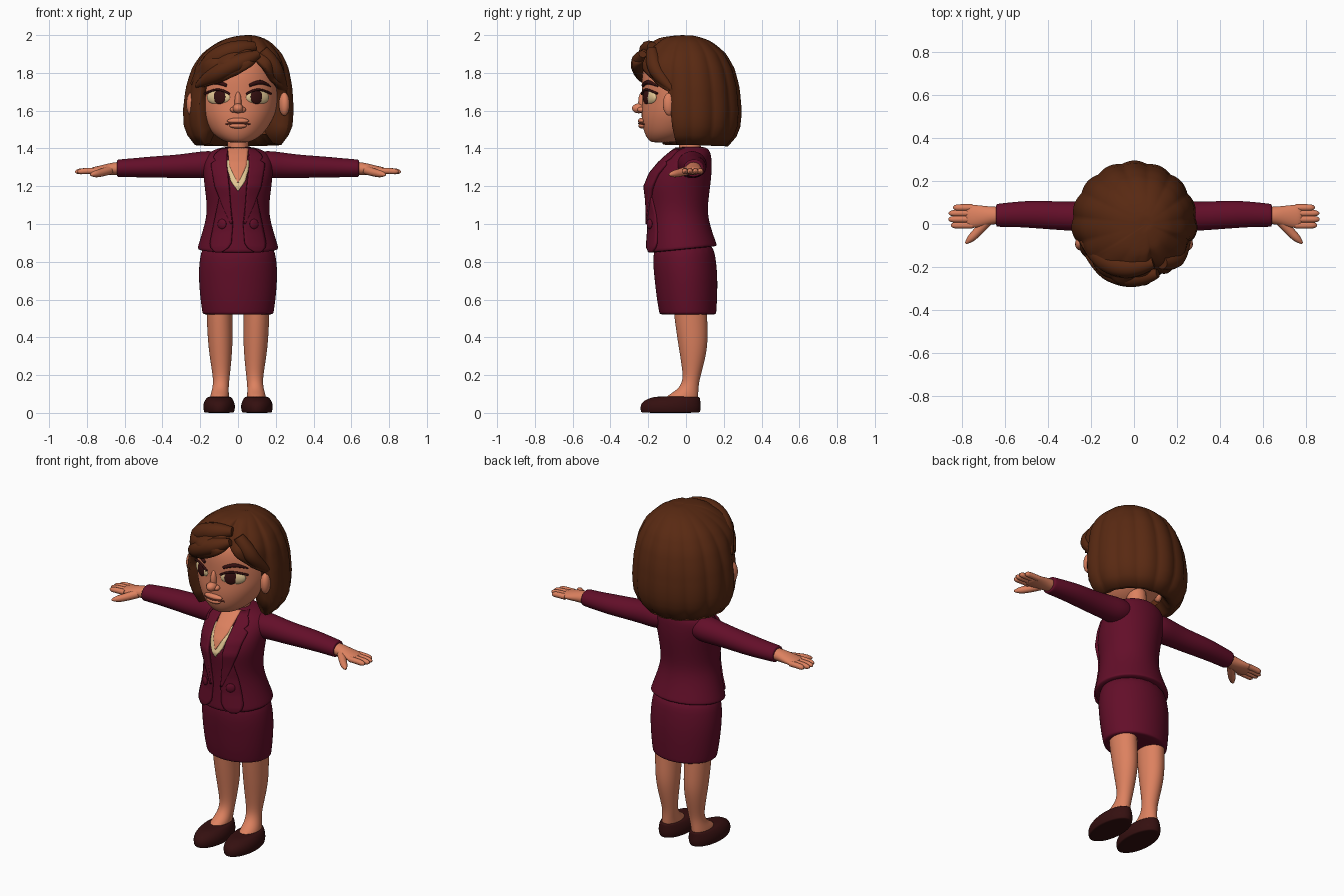
import bpy, bmesh, math

cube = bpy.data.objects.get("Cube")
if cube:
    bpy.data.objects.remove(cube, do_unlink=True)


def material(name, rgb):
    m = bpy.data.materials.new(name)
    m.use_nodes = True
    m.diffuse_color = (*rgb, 1)
    m.node_tree.nodes["Principled BSDF"].inputs["Base Color"].default_value = (*rgb, 1)
    return m


SKIN = material("skin", (.72, .22, .115))
SUIT = material("wine_suit", (.125, .0045, .022))
HAIR = material("brown_hair", (.098, .022, .006))
DARK = material("dark_brown", (.035, .005, .005))
CREAM = material("cream", (.75, .56, .29))
LIP = material("lip_line", (.25, .05, .03))


def interp(table, x):
    """Linear lookup of the remaining columns of a table by its first column."""
    if x <= table[0][0]:
        return table[0][1:]
    for a, b in zip(table, table[1:]):
        if x <= b[0]:
            t = (x - a[0]) / (b[0] - a[0])
            return [p + (q - p) * t for p, q in zip(a[1:], b[1:])]
    return table[-1][1:]


def build(name, verts, faces, mat, mirror=False, levels=0, closed=True):
    me = bpy.data.meshes.new(name)
    me.from_pydata(verts, [], faces)
    if closed:
        bm = bmesh.new()
        bm.from_mesh(me)
        bmesh.ops.recalc_face_normals(bm, faces=bm.faces)
        bm.to_mesh(me)
        bm.free()
    me.materials.append(mat)
    me.shade_smooth()
    ob = bpy.data.objects.new(name, me)
    bpy.context.collection.objects.link(ob)
    if mirror:
        ob.modifiers.new("mirror", "MIRROR")
    if levels:
        ob.modifiers.new("smooth", "SUBSURF").levels = levels
        ob.modifiers["smooth"].render_levels = levels
    return ob


def loft(name, mat, rings, axis="z", mirror=False, n=20):
    """Ellipse sections (position, centre 1, centre 2, radius 1, radius 2) along an axis."""
    verts, faces = [], []
    for p, c1, c2, r1, r2 in rings:
        for k in range(n):
            a = math.tau * k / n
            u, v = c1 + r1 * math.cos(a), c2 + r2 * math.sin(a)
            verts.append((u, v, p) if axis == "z" else (p, u, v))
    for i in range(len(rings) - 1):
        for k in range(n):
            j = (k + 1) % n
            faces.append((i * n + k, i * n + j, i * n + n + j, i * n + n + k))
    faces += [tuple(range(n))[::-1], tuple(range(len(verts) - n, len(verts)))]
    return build(name, verts, faces, mat, mirror, 2)


def surf(rings, x, z):
    """Front y of a vertical loft."""
    cx, cy, rx, ry = interp(rings, z)
    return cy - ry * math.sqrt(max(.02, 1 - (x / rx) ** 2))


def patch(name, mat, rows, offset, mirror=False, steps=24, cols=8):
    """Thin cloth plate on the chest; rows are (-z, x inner, x outer)."""
    verts, faces = [], []
    for i in range(steps + 1):
        nz = rows[0][0] + (rows[-1][0] - rows[0][0]) * i / steps
        a, b = interp(rows, nz)
        for c in range(cols + 1):
            x = a + (b - a) * c / cols
            verts.append((x, surf(TORSO, x, -nz) - offset, -nz))
    w = cols + 1
    for i in range(steps):
        for c in range(cols):
            k = i * w + c
            faces.append((k, k + w, k + w + 1, k + 1))
    ob = build(name, verts, faces, mat, mirror, closed=False)
    ob.modifiers.new("thickness", "SOLIDIFY").thickness = offset + .004


def tube(name, mat, pts, mirror=False):
    """Round tapered strand through (x, y, z, radius)."""
    cu = bpy.data.curves.new(name, "CURVE")
    cu.dimensions, cu.bevel_depth, cu.bevel_resolution, cu.use_fill_caps = "3D", 1, 4, True
    sp = cu.splines.new("NURBS")
    sp.points.add(len(pts) - 1)
    for p, (x, y, z, r) in zip(sp.points, pts):
        p.co, p.radius = (x, y, z, 1), r
    sp.order_u, sp.use_endpoint_u, sp.use_smooth = 3, True, True
    cu.materials.append(mat)
    ob = bpy.data.objects.new(name, cu)
    bpy.context.collection.objects.link(ob)
    bpy.ops.object.select_all(action="DESELECT")
    ob.select_set(True)
    bpy.context.view_layer.objects.active = ob
    bpy.ops.object.convert(target="MESH")
    if mirror:
        bpy.context.object.modifiers.new("mirror", "MIRROR")


def ball(name, mat, loc, size, yaw=0):
    bpy.ops.mesh.primitive_uv_sphere_add(segments=24, ring_count=14, radius=1, location=loc,
                                         rotation=(0, 0, yaw))
    ob = bpy.context.object
    ob.name, ob.scale = name, size
    ob.data.materials.append(mat)
    ob.data.shade_smooth()


# Legs and shoes
loft("legs", SKIN, [(.04, .1, -.03, .05, .09), (.085, .098, -.025, .052, .09), (.12, .094, .01, .044, .056),
     (.17, .088, .028, .042, .042), (.25, .09, .035, .053, .058), (.35, .093, .038, .065, .078),
     (.45, .096, .03, .068, .085), (.55, .098, .022, .07, .09), (.62, .098, .02, .07, .09)], mirror=True)
loft("shoes", DARK, [(0, .1, -.082, .078, .155), (.004, .1, -.082, .08, .158), (.03, .1, -.082, .087, .164),
     (.06, .1, -.078, .081, .156), (.08, .099, -.058, .067, .134), (.088, .098, -.042, .056, .112)], mirror=True)

# Skirt and jacket
loft("skirt", SUIT, [(.52, .0, .01, .188, .15), (.523, 0, .01, .19, .152), (.6, 0, .005, .202, .162),
     (.72, 0, 0, .212, .17), (.82, 0, -.01, .207, .17), (.92, 0, -.01, .18, .15)])
TORSO = [(.865, 0, -.02, .217, .186), (.869, 0, -.02, .22, .188), (.96, 0, -.03, .19, .17),
         (1.05, 0, -.043, .166, .158), (1.13, 0, -.043, .17, .164), (1.2, 0, -.043, .18, .174),
         (1.27, 0, -.025, .187, .163), (1.33, 0, 0, .187, .138), (1.37, 0, .02, .168, .114),
         (1.395, 0, .03, .125, .092), (1.41, 0, .03, .07, .07)]
jacket = loft("jacket", SUIT, TORSO)
for v in jacket.data.vertices:
    if v.co.z < .9:
        v.co.z += .1 * v.co.y
loft("sleeves", SUIT, [(.06, .04, 1.32, .05, .05), (.14, .03, 1.315, .085, .076), (.22, .035, 1.312, .071, .07),
     (.32, .036, 1.305, .067, .062), (.45, .045, 1.302, .066, .057), (.55, .045, 1.298, .059, .051),
     (.637, .04, 1.295, .054, .047), (.641, .04, 1.295, .052, .045)], axis="x", mirror=True)
patch("blouse", CREAM, [(-1.34, -.06, .06), (-1.29, -.056, .056), (-1.23, -.04, .04), (-1.175, -.003, .003)], .005)
patch("chest_skin", SKIN, [(-1.405, -.056, .056), (-1.31, -.046, .046), (-1.22, -.003, .003)], .009)
patch("lapels", SUIT, [(-1.405, .054, .085), (-1.36, .06, .135), (-1.335, .06, .118), (-1.32, .06, .145),
      (-1.2, .05, .125), (-1.1, .042, .085), (-1, .03, .04)], .016, mirror=True)
patch("front_panels", SUIT, [(-1.14, .046, .1), (-1, .028, .13), (-.9, .036, .15), (-.87, .055, .145),
      (-.85, .09, .12)], .009, mirror=True)
for s in (1, -1):
    ball("button", SUIT, (s * .085, surf(TORSO, .085, 1) - .012, 1), (.026, .01, .026), s * .5)

# Hands
loft("palms", SKIN, [(.6, .04, 1.295, .04, .036), (.66, .04, 1.293, .041, .034), (.7, .036, 1.288, .049, .029),
     (.75, .035, 1.283, .056, .022), (.785, .036, 1.28, .05, .017)], axis="x", mirror=True)
for y, tip in ((-.006, .85), (.022, .862), (.05, .86), (.076, .84)):
    tube("finger", SKIN, [(.75, y, 1.281, .016), (.8, y, 1.281, .016), (tip - .008, y, 1.277, .015),
                          (tip, y, 1.276, .004)], mirror=True)
tube("thumb", SKIN, [(.68, .015, 1.285, .024), (.72, -.03, 1.272, .022), (.765, -.075, 1.263, .018),
                     (.782, -.09, 1.26, .004)], mirror=True)

# Neck, head and face
loft("neck", SKIN, [(1.3, 0, .03, .06, .06), (1.38, 0, .022, .06, .06), (1.44, 0, .02, .054, .056),
                    (1.52, 0, .02, .056, .06)])
HEAD = [(1.43, 0, -.12, .05, .06), (1.445, 0, -.1, .09, .1), (1.48, 0, -.08, .138, .142),
        (1.54, 0, -.055, .178, .181), (1.6, 0, -.035, .205, .202), (1.66, 0, -.02, .215, .211),
        (1.72, 0, -.018, .215, .217), (1.8, 0, -.022, .205, .213), (1.87, 0, -.025, .175, .185),
        (1.92, 0, -.015, .1, .115)]
loft("head", SKIN, HEAD, n=28)
ball("nose_tip", SKIN, (0, -.25, 1.612), (.028, .036, .026))
ball("nose_bridge", SKIN, (0, -.231, 1.645), (.018, .022, .055))
ball("upper_lip", SKIN, (0, -.234, 1.546), (.058, .02, .016))
ball("lower_lip", SKIN, (0, -.23, 1.52), (.046, .022, .015))
tube("mouth", LIP, [(x, surf(HEAD, x, 1.53) - o, z, .004) for x, o, z in
     ((-.065, .001, 1.527), (-.03, .014, 1.534), (0, .018, 1.533), (.03, .014, 1.534), (.065, .001, 1.527))])
for s in (1, -1):
    yaw = s * math.radians(28)
    nx, ny = math.sin(yaw), -math.cos(yaw)

    def on_face(x, z, out):
        return (s * x + nx * out, surf(HEAD, x, z) + ny * out, z)
    ball("nostril", SKIN, (s * .024, -.236, 1.605), (.018, .022, .015))
    ball("ear", SKIN, (s * .245, -.088, 1.635), (.028, .035, .062), s * .3)
    ball("eye_white", CREAM, on_face(.108, 1.67, -.013), (.07, .022, .04), yaw)
    ball("iris", DARK, on_face(.098, 1.672, .001), (.037, .011, .037), yaw)
    tube("lash", DARK, [(*on_face(x, z, .006), .006) for x, z in
                        ((.042, 1.688), (.075, 1.71), (.13, 1.712), (.172, 1.69))])
    tube("eyebrow", DARK, [(*on_face(x, z, .002), r) for x, z, r in
                           ((.06, 1.733, .008), (.1, 1.752, .012), (.14, 1.748, .01), (.172, 1.728, .003))])

# Bob haircut: columns fall from the crown to a hemline that opens around the face
SIDE = [(0, 0), (.1, .07), (.173, .125), (.316, .212), (.424, .258), (.529, .284), (.632, .295),
        (.693, .29), (.742, .262), (.768, .222)]
FRONT = [(0, 0), (.122, .14), (.283, .24), (.381, .293), (.43, .285), (.5, .255), (.632, .252), (.768, .19)]
HEM = [(-180, 1.41), (-54, 1.42), (-49, 1.72), (-40, 1.73), (-20, 1.75), (0, 1.79), (20, 1.85),
       (24, 1.87), (30, 1.83), (50, 1.75), (70, 1.7), (73, 1.6), (76, 1.42), (180, 1.41)]
COLS, ROWS, PART = 150, 22, 24
verts, faces = [(.06, 0, 1.995)], []
for c in range(COLS):
    deg = -180 + 360 * c / COLS
    a = math.radians(deg)
    clump = abs(math.sin(math.radians(7.5 * (deg - PART))))
    groove = math.exp(-((deg - PART) / 7) ** 2)
    hem = interp(HEM, deg)[0]
    front = max(0, math.cos(a)) ** 1.5
    for i in range(1, ROWS + 3):
        t = min(i, ROWS) / ROWS
        z = 2 - (2 - hem) * t * t
        s = math.sqrt(2 - z)
        r = interp(SIDE, s)[0] * (1 - front) + interp(FRONT, s)[0] * front
        r *= 1 - min(1, 2 * t) * (.035 * (1 - clump) + .09 * groove)
        if i == ROWS + 1:
            r, z = r * .84, z + .008
        if i == ROWS + 2:
            r, z = .15, z + .06
        verts.append((r * math.sin(a) + .06 * (1 - t) ** 2, -r * math.cos(a), z))
H = ROWS + 2
for c in range(COLS):
    p, q = 1 + c * H, 1 + (c + 1) % COLS * H
    faces.append((0, p, q))
    faces += [(p + i, p + i + 1, q + i + 1, q + i) for i in range(H - 1)]
build("bob_hair", verts, faces, HAIR)

# Swept fringe locks
tube("fringe_lower", HAIR, [(.11, -.23, 1.9, .02), (.05, -.245, 1.875, .045), (-.06, -.245, 1.825, .05),
                            (-.15, -.2, 1.775, .045), (-.22, -.14, 1.73, .012)])
tube("fringe_upper", HAIR, [(.09, -.18, 1.94, .025), (.02, -.2, 1.93, .05), (-.09, -.195, 1.895, .055),
                            (-.17, -.14, 1.83, .05), (-.24, -.08, 1.74, .015)])
tube("side_lock", HAIR, [(.13, -.18, 1.92, .03), (.175, -.175, 1.86, .045), (.215, -.14, 1.78, .04),
                         (.25, -.07, 1.71, .015)])
